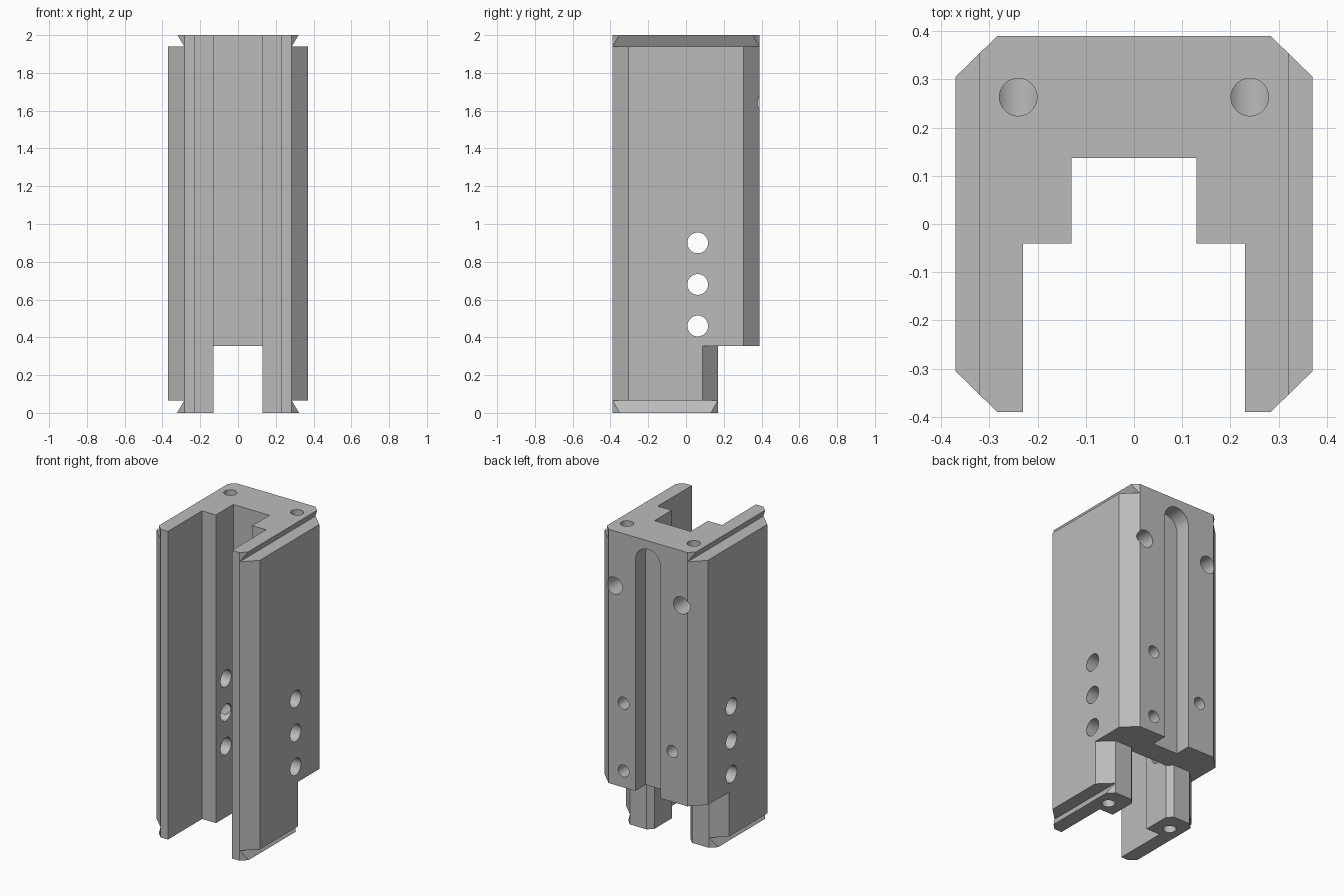
import bpy
import bmesh
from math import radians, sin, cos, pi
from mathutils import Vector

old = bpy.data.objects.get("Cube")
if old:
    bpy.data.objects.remove(old)

metal = bpy.data.materials.new("plain grey")
metal.use_nodes = True
GREY = (0.5, 0.5, 0.5, 1)
metal.diffuse_color = GREY
metal.node_tree.nodes["Principled BSDF"].inputs["Base Color"].default_value = GREY


def place(axis, u, v, t):
    """Map a profile point and a depth along an axis to 3D."""
    return Vector({"x": (t, u, v), "y": (u, t, v), "z": (u, v, t)}[axis])


def prism(name, axis, points, start, end):
    bm = bmesh.new()
    near = [bm.verts.new(place(axis, u, v, start)) for u, v in points]
    far = [bm.verts.new(place(axis, u, v, end)) for u, v in points]
    bm.faces.new(near)
    bm.faces.new(far[::-1])
    for i in range(len(points)):
        j = (i + 1) % len(points)
        bm.faces.new((near[j], near[i], far[i], far[j]))
    bmesh.ops.recalc_face_normals(bm, faces=bm.faces)
    mesh = bpy.data.meshes.new(name)
    bm.to_mesh(mesh)
    bm.free()
    mesh.materials.append(metal)
    obj = bpy.data.objects.new(name, mesh)
    bpy.context.collection.objects.link(obj)
    return obj


def both_sides(half):
    return half + [(-u, v) for u, v in reversed(half)]


def arc(u, v, r, sweep, steps):
    return [(u + r * cos(sweep * i / steps), v + r * sin(sweep * i / steps))
            for i in range(steps)]


cutters = []


def cut(name, axis, points, start, end):
    cutters.append(prism(name, axis, points, start, end))


def hole(name, axis, u, v, r, start, end):
    cut(name, axis, arc(u, v, r, 2 * pi, 40), start, end)


# Channelled body with chamfered corners
body = prism("channel_block", "z", both_sides([
    (0.13, 0.137), (0.13, -0.04), (0.23, -0.04), (0.23, -0.39),
    (0.283, -0.39), (0.37, -0.305), (0.37, 0.305), (0.283, 0.39)]), 0, 2)

# Cut away the lower back, leaving two chamfered legs
cut("lower_back_cut", "z", both_sides([
    (0.12, 0.127), (0.163, 0.17), (0.283, 0.17), (0.46, 0), (0.6, 0), (0.6, 0.6)]),
    -0.1, 0.353)

# Undercut rails along the top and bottom of both sides
for side in (-1, 1):
    for z, out in ((1.94, 1), (0.065, -1)):
        cut("rail_cut", "y", [
            (side * 0.285, z), (side * 0.6, z),
            (side * 0.6, z + out * 0.18), (side * 0.39, z + out * 0.18)], -0.6, 0.6)

# Round-topped slot in the back
cut("back_slot", "y", arc(0, 1.855, 0.09, pi, 24) + [(-0.09, 1.855), (-0.09, 0.2), (0.09, 0.2)],
    0.285, 0.6)

# Cross holes through both walls, each with a set screw hole from the back
for z, side in ((0.46, 1), (0.68, -1), (0.9, 1)):
    hole("cross_hole", "x", 0.062, z, 0.055, -0.6, 0.6)
    hole("set_screw_hole", "y", side * 0.175, z, 0.039, 0.062, 0.6)

# Top holes meeting the large back holes, and holes in the feet
for side in (-1, 1):
    hole("large_back_hole", "y", side * 0.24, 1.645, 0.056, 0.2, 0.6)
    hole("top_hole", "z", side * 0.24, 0.263, 0.039, 1.645, 2.1)
    hole("foot_hole", "z", side * 0.235, 0.045, 0.039, -0.1, 0.3)

for c in cutters:
    mod = body.modifiers.new(c.name, "BOOLEAN")
    mod.operation = "DIFFERENCE"
    mod.solver = "EXACT"
    mod.object = c

# Keep the finished mesh and drop the cutters
graph = bpy.context.evaluated_depsgraph_get()
finished = bpy.data.meshes.new_from_object(body.evaluated_get(graph))
body.modifiers.clear()
body.data = finished
for c in cutters:
    bpy.data.objects.remove(c)

bpy.ops.object.select_all(action="DESELECT")
body.select_set(True)
bpy.context.view_layer.objects.active = body
bpy.ops.object.shade_smooth_by_angle(angle=radians(25))
